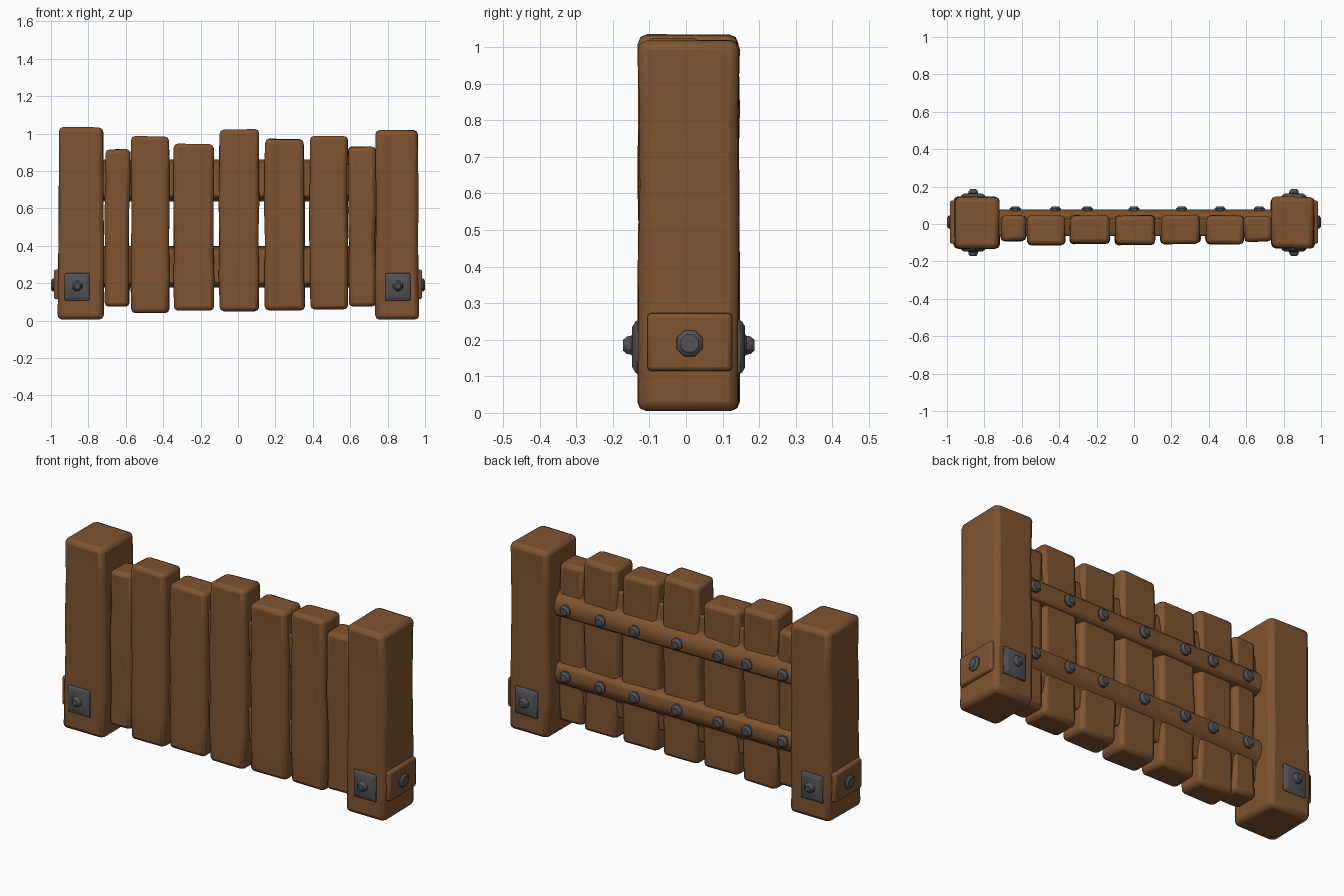
import bpy, bmesh, random
from math import pi
from mathutils import Matrix, Vector

random.seed(4)
cube = bpy.data.objects.get("Cube")
if cube:
    bpy.data.objects.remove(cube)


def material(name, rgb):
    m = bpy.data.materials.new(name)
    m.use_nodes = True
    m.diffuse_color = (*rgb, 1)
    m.node_tree.nodes["Principled BSDF"].inputs["Base Color"].default_value = (*rgb, 1)
    return m


wood = material("brown wood", (0.21, 0.088, 0.03))
iron = material("dark iron", (0.085, 0.085, 0.09))


def finish(bm, name, mat, bevel=0, segments=2):
    bmesh.ops.recalc_face_normals(bm, faces=bm.faces)
    mesh = bpy.data.meshes.new(name)
    bm.to_mesh(mesh)
    bm.free()
    mesh.materials.append(mat)
    ob = bpy.data.objects.new(name, mesh)
    bpy.context.collection.objects.link(ob)
    if bevel:
        mod = ob.modifiers.new("worn edges", "BEVEL")
        mod.width, mod.segments = bevel, segments
        mod.limit_method, mod.angle_limit = "ANGLE", 0.7
    bpy.ops.object.select_all(action="DESELECT")
    ob.select_set(True)
    bpy.context.view_layer.objects.active = ob
    bpy.ops.object.shade_smooth_by_angle(angle=0.7)
    return ob


def loft(rings):
    """Skin a list of equal rings of points and cap both ends."""
    bm = bmesh.new()
    vs = [[bm.verts.new(p) for p in ring] for ring in rings]
    n = len(vs[0])
    for a, b in zip(vs, vs[1:]):
        for i in range(n):
            j = (i + 1) % n
            bm.faces.new((a[i], a[j], b[j], b[i]))
    bm.faces.new(vs[0])
    bm.faces.new(vs[-1])
    return bm


def timber(name, x0, x1, y0, y1, z0, z1, bevel, wobble=0.005, flare=0):
    """Upright hand-hewn beam with slightly uneven rings."""
    rings, cuts = [], 5
    for k in range(cuts + 1):
        t = k / cuts
        f = flare * (1 - t)
        ring = []
        for x, y in ((x0 - f, y0), (x1 + f, y0), (x1 + f, y1), (x0 - f, y1)):
            dx, dy = random.uniform(-wobble, wobble), random.uniform(-wobble, wobble)
            dz = random.uniform(-wobble, wobble) if k == cuts else 0
            ring.append((x + dx, y + dy, z0 + (z1 - z0) * t + dz))
        rings.append(ring)
    return finish(loft(rings), name, wood, bevel)


def stud(name, pos, direction, steps, sides=8):
    """Stack of rings (radius, height) pointing along direction."""
    turn = Vector(direction).to_track_quat("Z", "Y").to_matrix()
    rings = []
    for r, h in steps:
        ring = []
        for i in range(sides):
            p = Matrix.Rotation(2 * pi * (i + 0.5) / sides, 3, "Z") @ Vector((r, 0, h))
            ring.append(Vector(pos) + turn @ p)
        rings.append(ring)
    return finish(loft(rings), name, iron)


# Gate posts
timber("right_post", -0.958, -0.722, -0.13, 0.145, 0.005, 1.035, 0.025, 0.004, 0.006)
timber("left_post", 0.737, 0.962, -0.13, 0.145, 0.005, 1.02, 0.025, 0.004, 0.004)

# Upright planks: left edge, right edge, bottom, top, front depth
planks = [(-0.71, -0.58, 0.075, 0.915, -0.09), (-0.573, -0.37, 0.04, 0.985, -0.11),
          (-0.343, -0.13, 0.053, 0.942, -0.105), (-0.1, 0.11, 0.05, 1.02, -0.11),
          (0.143, 0.355, 0.055, 0.972, -0.105), (0.385, 0.585, 0.06, 0.985, -0.107),
          (0.591, 0.735, 0.075, 0.928, -0.093)]
for i, (x0, x1, z0, z1, y) in enumerate(planks):
    timber(f"plank_{i + 1}", x0, x1, y, 0.045, z0, z1, 0.022)

# Cross rails: broad between the planks, with a narrower ridge at the back
profile = [(-0.065, 0.145), (-0.065, 0.32), (0.025, 0.345), (0.035, 0.25),
           (0.065, 0.225), (0.078, 0.18), (0.065, 0.135), (0.03, 0.12)]
for name, sign in (("upper_rail", 1), ("lower_rail", -1)):
    rings = [[(x, y, 0.518 + sign * z) for y, z in profile]
             for x in (-0.76, -0.4, 0, 0.4, 0.76)]
    finish(loft(rings), name, wood, 0.01)
    # Row of round bolt heads
    for x in (-0.635, -0.42, -0.25, 0, 0.255, 0.46, 0.67):
        stud(name + "_bolt", (x, 0.06, 0.518 + sign * 0.18), (0, 1, 0),
             [(0.032, 0), (0.032, 0.022), (0.02, 0.034)])

# Foot blocks, iron plates and bolts on both posts
for name, s, px in (("right", -1, -0.86), ("left", 1, 0.855)):
    bm = loft([[(s * x, y, z) for y, z in
                ((-0.108 + d, 0.112 + d), (0.128 - d, 0.112 + d),
                 (0.128 - d, 0.275 - d), (-0.108 + d, 0.275 - d))]
               for x, d in ((0.94, 0), (0.985, 0.004))])
    finish(bm, name + "_foot_block", wood, 0.01)
    stud(name + "_foot_bolt", (s * 0.97, 0.01, 0.19), (s, 0, 0),
         [(0.04, 0), (0.038, 0.02), (0.026, 0.03)])
    for side, d, y in (("front", -1, -0.122), ("back", 1, 0.137)):
        rings = [[(px + a * w, y + d * h, 0.18 + b * w * 1.1)
                  for a, b in ((-1, -1), (1, -1), (1, 1), (-1, 1))]
                 for w, h in ((0.068, 0), (0.066, 0.015), (0.05, 0.025))]
        finish(loft(rings), f"{name}_{side}_plate", iron, 0.004, 1)
        stud(f"{name}_{side}_plate_bolt", (px, y + d * 0.02, 0.185), (0, d, 0),
             [(0.04, 0), (0.028, 0.008), (0.026, 0.02), (0.016, 0.03)])
